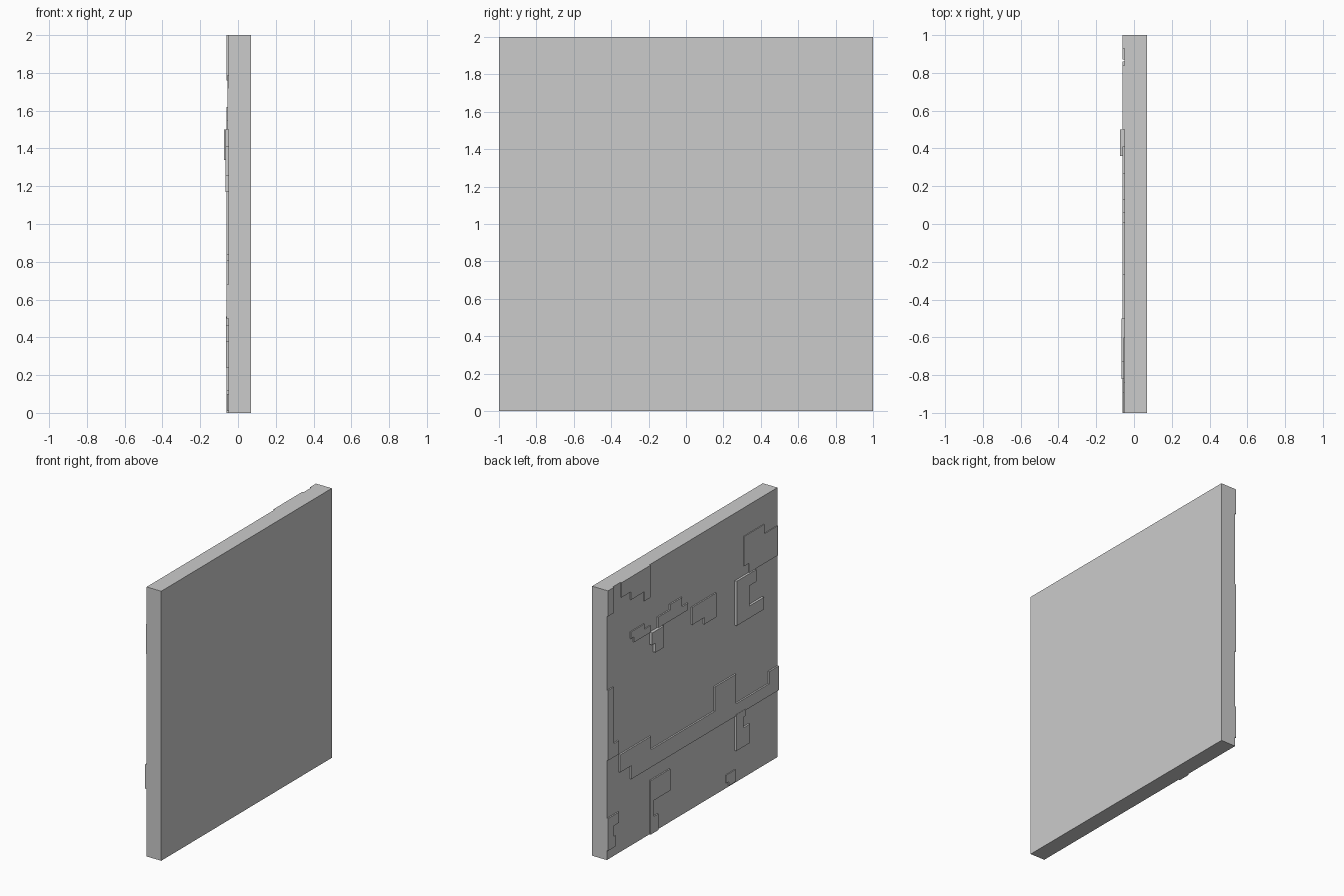
import bpy
import bmesh

# Slab extents: the raised plates sit on its right-hand face
BACK_X = 0.07
FACE_X = -0.05

default_cube = bpy.data.objects.get("Cube")
if default_cube:
    bpy.data.objects.remove(default_cube, do_unlink=True)


def make_material(name, colour):
    material = bpy.data.materials.new(name)
    material.use_nodes = True
    material.diffuse_color = colour
    material.node_tree.nodes["Principled BSDF"].inputs["Base Color"].default_value = colour
    return material


plain_grey = make_material("plain grey", (0.6, 0.6, 0.6, 1))


def extrude_outline(name, outline, start_x, end_x):
    """Extrude a closed (y, z) outline along x into a solid."""
    mesh = bpy.data.meshes.new(name)
    bm = bmesh.new()
    face = bm.faces.new([bm.verts.new((start_x, y, z)) for y, z in outline])
    result = bmesh.ops.extrude_face_region(bm, geom=[face], use_keep_orig=True)
    moved = [v for v in result["geom"] if isinstance(v, bmesh.types.BMVert)]
    bmesh.ops.translate(bm, verts=moved, vec=(end_x - start_x, 0, 0))
    bmesh.ops.recalc_face_normals(bm, faces=bm.faces)
    bm.to_mesh(mesh)
    bm.free()
    mesh.materials.append(plain_grey)
    solid = bpy.data.objects.new(name, mesh)
    bpy.context.collection.objects.link(solid)
    return solid


def stepped_plate(name, depth, *steps):
    """Right-angled plate; steps alternate y, z, y, z around the outline."""
    ys, zs = steps[::2], steps[1::2]
    outline = []
    for i, (y, z) in enumerate(zip(ys, zs)):
        outline += [(y, zs[i - 1]), (y, z)]
    extrude_outline(name, outline, FACE_X, FACE_X - depth)


# Main slab
extrude_outline("wall_slab", [(-1, 0), (1, 0), (1, 2), (-1, 2)], BACK_X, FACE_X)

# Upper plates
stepped_plate("top_corner_plate", 0.01, 1, 1.81, .93, 2)
stepped_plate("top_edge_plate", 0.01, .84, 1.89, .73, 1.83, .57, 1.76, .5, 2)
stepped_plate("upper_side_plate", 0.006,
              -.6, 1.57, -.66, 1.5, -1, 1.72, -.84, 1.79)
stepped_plate("upper_hook_plate", 0.017,
              -.5, 1.5, -.73, 1.41, -.65, 1.26, -.82, 1.17)

# Middle row of small plates
stepped_plate("small_step_plate", 0.008,
              .73, 1.54, .69, 1.5, .5, 1.55, .57, 1.59)
stepped_plate("thick_step_plate", 0.023, .5, 1.41, .46, 1.34, .36, 1.5)
stepped_plate("raised_step_plate", 0.01,
              .41, 1.5, .06, 1.55, .13, 1.62, .27, 1.58)
stepped_plate("centre_plate", 0.01, .01, 1.37, -.13, 1.32, -.27, 1.5)

# Long band and the plates that touch it
stepped_plate("long_band", 0.012,
              .86, .6, .73, .5, -1, .68, -.89, .59, -.5, .81,
              -.25, .63, .5, .73)
stepped_plate("side_strip", 0.01, 1, .74, .87, .84, .93, 1.26)
stepped_plate("lower_hook_plate", 0.014,
              -.5, .24, -.66, .38, -.58, .46, -.61, .51)

# Lower plates
stepped_plate("bottom_edge_plate", 0.01,
              .5, 0, .41, .12, .46, .24, .27, .4)
stepped_plate("bottom_small_plate", 0.007, -.39, .04, -.42, .01, -.5, .1)
stepped_plate("bottom_corner_plate", 0.01,
              1, .07, .91, .15, .93, .23, .87, .31)
